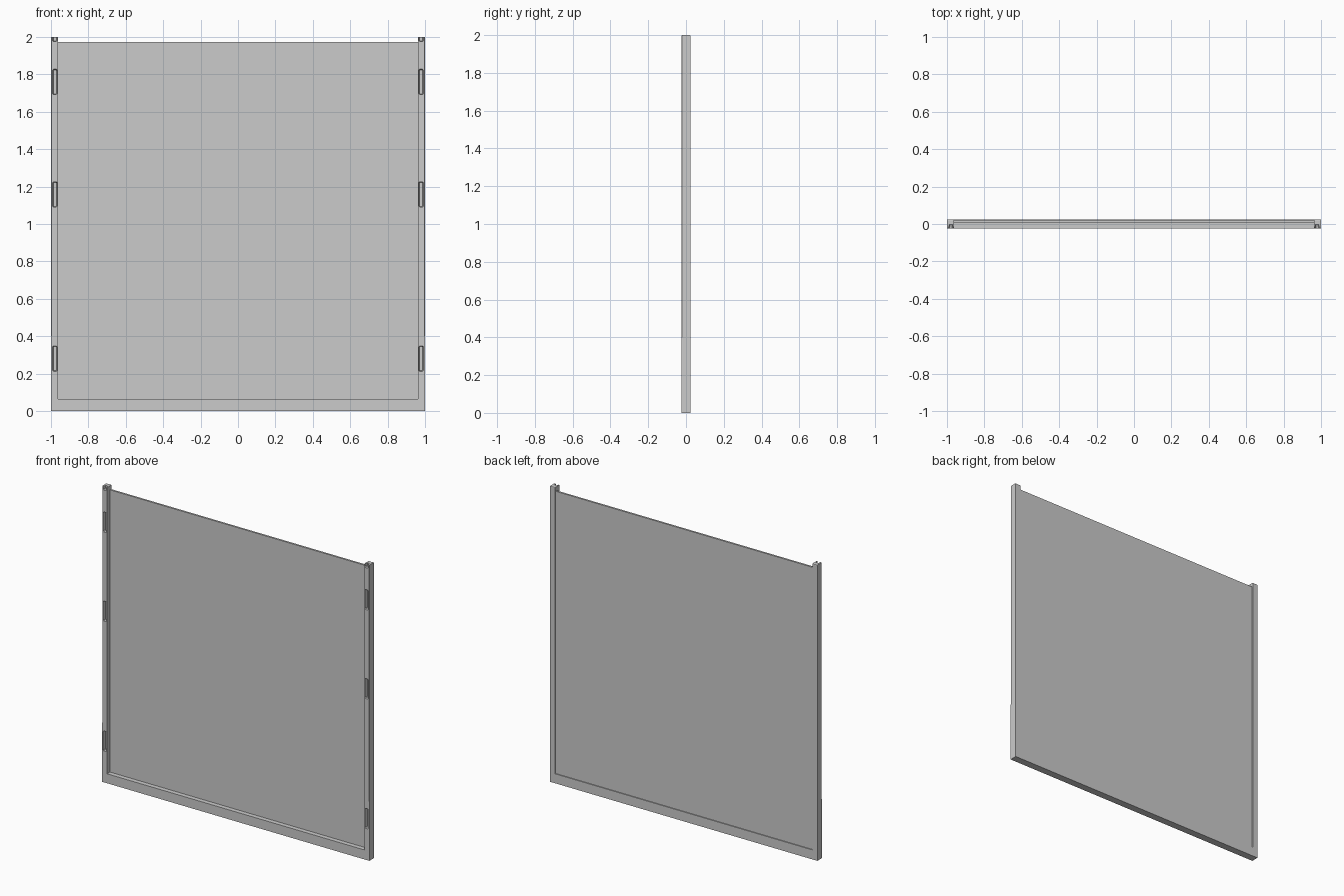
import bpy, bmesh
from mathutils import Vector

if "Cube" in bpy.data.objects:
    bpy.data.objects.remove(bpy.data.objects["Cube"])

DEPTH = 0.025      # half depth of the frame
INNER = 0.962      # half width of the opening
RAIL = 0.064       # height of the bottom rail


def loft(bm, loop_a, loop_b):
    """Closed solid between two matching outlines."""
    a = [bm.verts.new(p) for p in loop_a]
    b = [bm.verts.new(p) for p in loop_b]
    bm.faces.new(a)
    bm.faces.new(list(reversed(b)))
    n = len(a)
    for i in range(n):
        j = (i + 1) % n
        bm.faces.new((a[i], b[i], b[j], a[j]))


def to_object(bm, name):
    bmesh.ops.recalc_face_normals(bm, faces=bm.faces)
    mesh = bpy.data.meshes.new(name)
    bm.to_mesh(mesh)
    bm.free()
    obj = bpy.data.objects.new(name, mesh)
    bpy.context.collection.objects.link(obj)
    return obj


def slot_outline(cx, z0, z1, half, y):
    """Upright slot outline with clipped corners."""
    c = half * 0.4
    return [(cx - half, y, z0 + c), (cx - half + c, y, z0),
            (cx + half - c, y, z0), (cx + half, y, z0 + c),
            (cx + half, y, z1 - c), (cx + half - c, y, z1),
            (cx - half + c, y, z1), (cx - half, y, z1 - c)]


# U-shaped frame: bottom rail and two posts
outline = [(-1, 0), (1, 0), (1, 2), (INNER, 2), (INNER, RAIL),
           (-INNER, RAIL), (-INNER, 2), (-1, 2)]
bm = bmesh.new()
loft(bm, [(x, -DEPTH, z) for x, z in outline],
     [(x, DEPTH, z) for x, z in outline])
bmesh.ops.recalc_face_normals(bm, faces=bm.faces)
top_edges = [e for e in bm.edges
             if all(v.co.z > 1.99 for v in e.verts)
             and abs(e.verts[0].co.y - e.verts[1].co.y) < 0.001]
bmesh.ops.bevel(bm, geom=top_edges, offset=0.005, segments=2,
                profile=0.5, affect='EDGES')
frame = to_object(bm, "frame")

# Cutters: bevelled slots, open top notches, eased outer front edges
bm = bmesh.new()
for side in (-1, 1):
    cx = side * 0.979
    spans = [(z - 0.068, z + 0.068) for z in (0.28, 1.158, 1.76)]
    for z0, z1 in spans + [(1.975, 2.1)]:
        loft(bm, slot_outline(cx, z0, z1, 0.013, -DEPTH - 0.001),
             slot_outline(cx, z0 + 0.004, z1 - 0.004, 0.008, -0.004))
    tri = [(0.986, -0.035), (1.010, -0.011), (1.02, -0.04)]
    loft(bm, [(side * x, y, 0.4) for x, y in tri],
         [(side * x, y, 2.1) for x, y in tri])
cutter = to_object(bm, "slot_cutter")
cutter.hide_render = True

cut = frame.modifiers.new("slots", 'BOOLEAN')
cut.operation = 'DIFFERENCE'
cut.solver = 'EXACT'
cut.object = cutter
bpy.context.view_layer.objects.active = frame
bpy.ops.object.modifier_apply(modifier=cut.name)
bpy.data.objects.remove(cutter)

# Flat panel set into the frame, nearer the back
bm = bmesh.new()
bmesh.ops.create_cube(bm, size=1)
low, high = Vector((-INNER - 0.003, 0.006, RAIL - 0.003)), Vector((INNER + 0.003, 0.019, 1.972))
for v in bm.verts:
    v.co = Vector([low[i] if v.co[i] < 0 else high[i] for i in range(3)])
to_object(bm, "panel")
